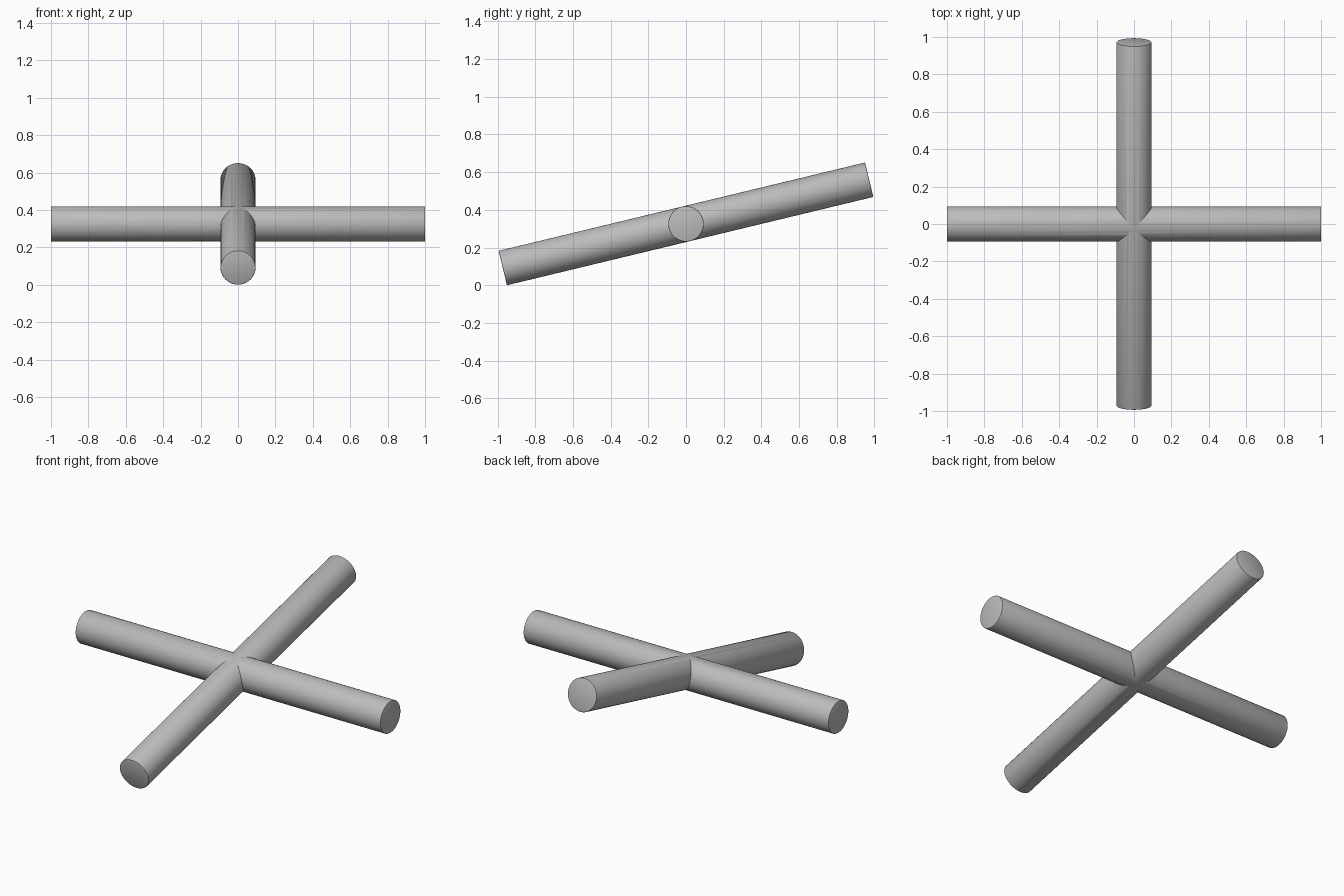
import bpy
import math

cube = bpy.data.objects.get("Cube")
if cube:
    bpy.data.objects.remove(cube, do_unlink=True)

RADIUS = 0.094
LENGTH = 2.0
TILT = math.radians(13.55)
# The low end of the tilted bar rests on the ground
CENTRE_Z = math.sin(TILT) * LENGTH / 2 + math.cos(TILT) * RADIUS

grey = bpy.data.materials.new("plain grey")
grey.use_nodes = True
colour = (0.5, 0.5, 0.5, 1)
grey.diffuse_color = colour
grey.node_tree.nodes["Principled BSDF"].inputs["Base Color"].default_value = colour


def round_bar(name, rotation):
    """Round bar with slightly softened end rims."""
    bpy.ops.mesh.primitive_cylinder_add(
        vertices=64, radius=RADIUS, depth=LENGTH,
        location=(0, 0, CENTRE_Z), rotation=rotation)
    bar = bpy.context.object
    bar.name = name
    bar.data.materials.append(grey)
    rim = bar.modifiers.new("rim", 'BEVEL')
    rim.width = 0.004
    rim.segments = 2
    rim.limit_method = 'ANGLE'
    rim.angle_limit = math.radians(40)
    bpy.ops.object.modifier_apply(modifier=rim.name)
    bpy.ops.object.shade_smooth_by_angle(angle=math.radians(30))
    return bar


# Level bar across, and sloping bar from front to back
level_bar = round_bar("level_bar", (0, math.pi / 2, 0))
sloping_bar = round_bar("sloping_bar", (TILT - math.pi / 2, 0, 0))

# Join the crossing into one clean solid
joint = level_bar.modifiers.new("joint", 'BOOLEAN')
joint.operation = 'UNION'
joint.solver = 'EXACT'
joint.object = sloping_bar
bpy.context.view_layer.objects.active = level_bar
bpy.ops.object.modifier_apply(modifier=joint.name)
bpy.data.objects.remove(sloping_bar, do_unlink=True)
level_bar.name = "crossed_bars"

bpy.ops.object.select_all(action='DESELECT')
level_bar.select_set(True)
bpy.ops.object.shade_smooth_by_angle(angle=math.radians(30))
